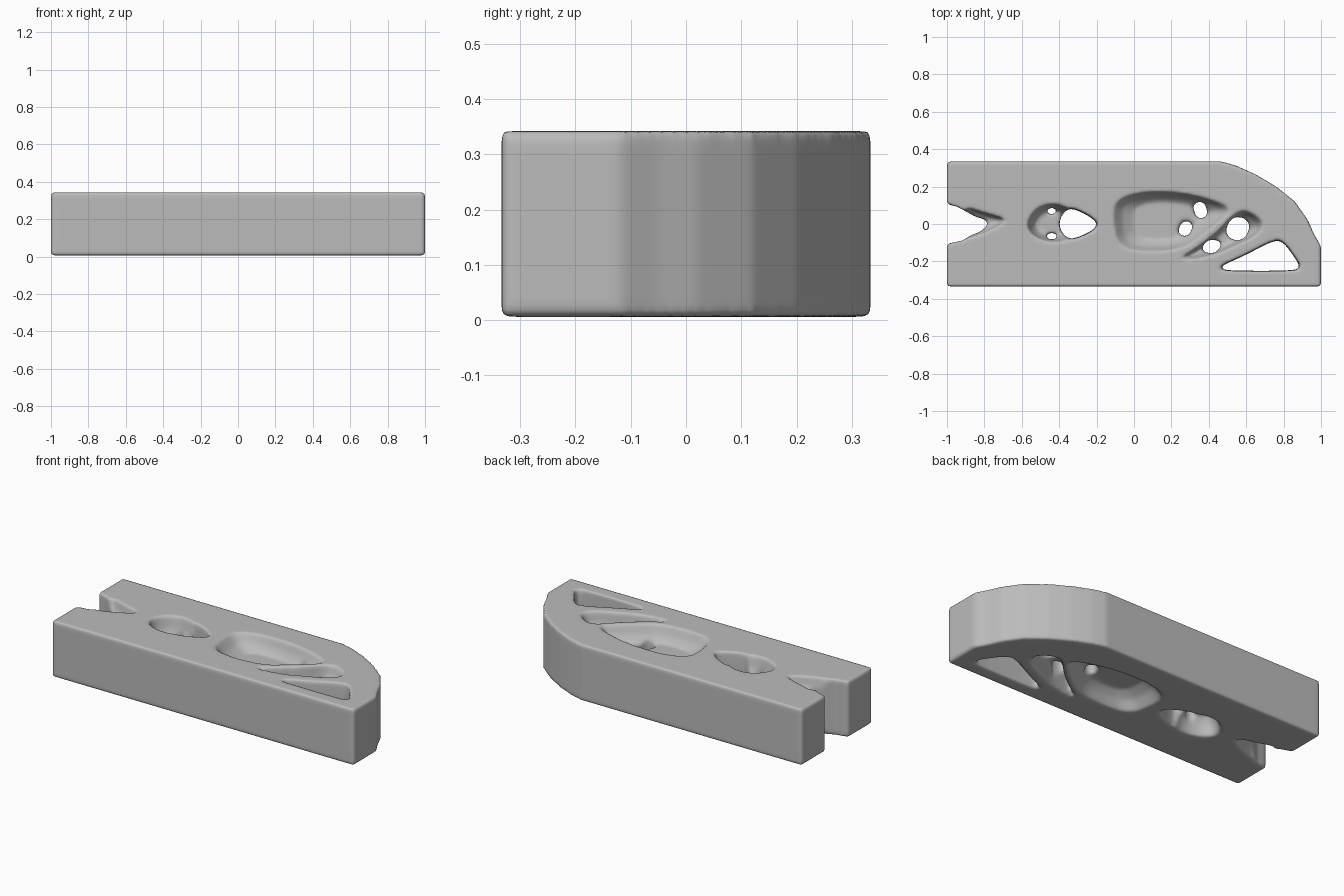
import bpy, bmesh
from mathutils import Vector

old = bpy.data.objects.get("Cube")
if old:
    bpy.data.objects.remove(old, do_unlink=True)

TOP, BOTTOM = 0.342, 0.006
MID = (TOP + BOTTOM) / 2

grey = bpy.data.materials.new("plain grey")
grey.use_nodes = True
grey.diffuse_color = (0.5, 0.5, 0.5, 1)
grey.node_tree.nodes["Principled BSDF"].inputs["Base Color"].default_value = (0.5, 0.5, 0.5, 1)


def rounded(points, rounds=2):
    """Corner-cut a closed loop into a soft curve."""
    pts = [Vector(p) for p in points]
    for _ in range(rounds):
        pts = [a.lerp(b, t) for a, b in zip(pts, pts[1:] + pts[:1]) for t in (0.25, 0.75)]
    return pts


def loft(name, loop, levels):
    """Stack copies of a loop, given as (height, scale), into a closed solid."""
    loop = [Vector(p) for p in loop]
    centre = sum(loop, Vector((0, 0))) / len(loop)
    bm = bmesh.new()
    rings = []
    for z, s in levels:
        ring = [centre + (p - centre) * s for p in loop]
        rings.append([bm.verts.new((p.x, p.y, z)) for p in ring])
    n = len(loop)
    for low, high in zip(rings, rings[1:]):
        for i in range(n):
            j = (i + 1) % n
            bm.faces.new((low[i], low[j], high[j], high[i]))
    bm.faces.new(rings[0])
    bm.faces.new(rings[-1])
    bmesh.ops.recalc_face_normals(bm, faces=bm.faces)
    mesh = bpy.data.meshes.new(name)
    bm.to_mesh(mesh)
    bm.free()
    obj = bpy.data.objects.new(name, mesh)
    bpy.context.collection.objects.link(obj)
    return obj


# Beam outline: straight front and back, curved nose, notched tail
outline = [(-1, -.334), (1, -.334), (1, -.12), (.96, -.05), (.93, .02), (.86, .12),
           (.76, .2), (.65, .265), (.55, .31), (.47, .334), (-1, .334),
           (-1, .105), (-.95, .095), (-.9, .068), (-.85, .04), (-.79, .022), (-.78, -.005),
           (-.82, -.04), (-.87, -.06), (-.92, -.09), (-1, -.105)]
beam = loft("bracket_beam", outline, [(BOTTOM, 1), (TOP, 1)])
beam.data.materials.append(grey)

cutters = []


def hole(name, points, flare=1.15):
    """Through hole, slightly wider at both faces."""
    cutters.append(loft(name, rounded(points), [
        (BOTTOM - .02, flare), (BOTTOM + .07, 1), (TOP - .07, 1), (TOP + .02, flare)]))


def diamond(x, y, rx, ry, lean=0):
    return [(x - rx, y - lean), (x - rx / 2, y + ry), (x + rx / 2, y + ry),
            (x + rx, y + lean), (x + rx / 2, y - ry), (x - rx / 2, y - ry)]


def pocket(name, points, depth):
    """Dished hollow, repeated on the top and bottom faces."""
    for side, label in ((1, "top"), (-1, "bottom")):
        face = MID + side * (TOP - BOTTOM) / 2
        cutters.append(loft(name + "_" + label, rounded(points), [
            (face + side * .02, 1.06), (face - side * .015, .97),
            (face - side * depth * .6, .86), (face - side * depth, .66)]))


# Through holes
hole("centre_hole", [(-.41, 0), (-.36, .09), (-.28, .065), (-.2, .015), (-.2, -.02),
                     (-.28, -.065), (-.36, -.085)], 1.08)
hole("small_hole_back", diamond(-.44, .07, .03, .018))
hole("small_hole_front", diamond(-.44, -.065, .035, .018))
hole("web_hole_back", diamond(.355, .075, .042, .045, -.02))
hole("web_hole_middle", diamond(.275, -.025, .042, .04, .02))
hole("web_hole_front", diamond(.415, -.12, .058, .035, .02))
hole("web_hole_large", diamond(.555, -.025, .07, .062, .015))
hole("triangle_hole", [(.44, -.235), (.5, -.25), (.86, -.25), (.89, -.23), (.86, -.18),
                       (.79, -.085), (.73, -.095), (.6, -.165)], 1.05)

# Dished hollows
pocket("notch_hollow", [(-.92, .1), (-.8, .06), (-.69, .03), (-.69, .01),
                        (-.78, -.04), (-.92, -.09)], .07)
pocket("centre_hollow", [(-.58, 0), (-.52, .09), (-.42, .115), (-.32, .07),
                         (-.32, -.07), (-.42, -.105), (-.54, -.07)], .11)
pocket("web_hollow", [(-.11, .02), (-.1, .13), (.05, .175), (.25, .17), (.42, .13),
                      (.53, .08), (.45, .01), (.36, -.06), (.27, -.13), (.1, -.15), (-.08, -.13)], .09)
pocket("strut_channel", [(.22, -.2), (.32, -.14), (.44, -.05), (.53, .05), (.6, .08),
                         (.7, .01), (.66, -.06), (.53, -.12), (.42, -.17)], .1)

bpy.context.view_layer.objects.active = beam
for cutter in cutters:
    cutter.hide_render = True
    cut = beam.modifiers.new(cutter.name, 'BOOLEAN')
    cut.operation = 'DIFFERENCE'
    cut.solver = 'EXACT'
    cut.object = cutter
    bpy.ops.object.modifier_apply(modifier=cut.name)
    bpy.data.objects.remove(cutter, do_unlink=True)

# Melt everything into one soft-edged casting
remesh = beam.modifiers.new("melt", 'REMESH')
remesh.mode = 'VOXEL'
remesh.voxel_size = 0.011
remesh.use_smooth_shade = True
soften = beam.modifiers.new("soften", 'SMOOTH')
soften.factor = 0.5
soften.iterations = 7
for name in ("melt", "soften"):
    bpy.ops.object.modifier_apply(modifier=name)
beam.data.materials.clear()
beam.data.materials.append(grey)
beam.select_set(True)
bpy.ops.object.shade_smooth()
